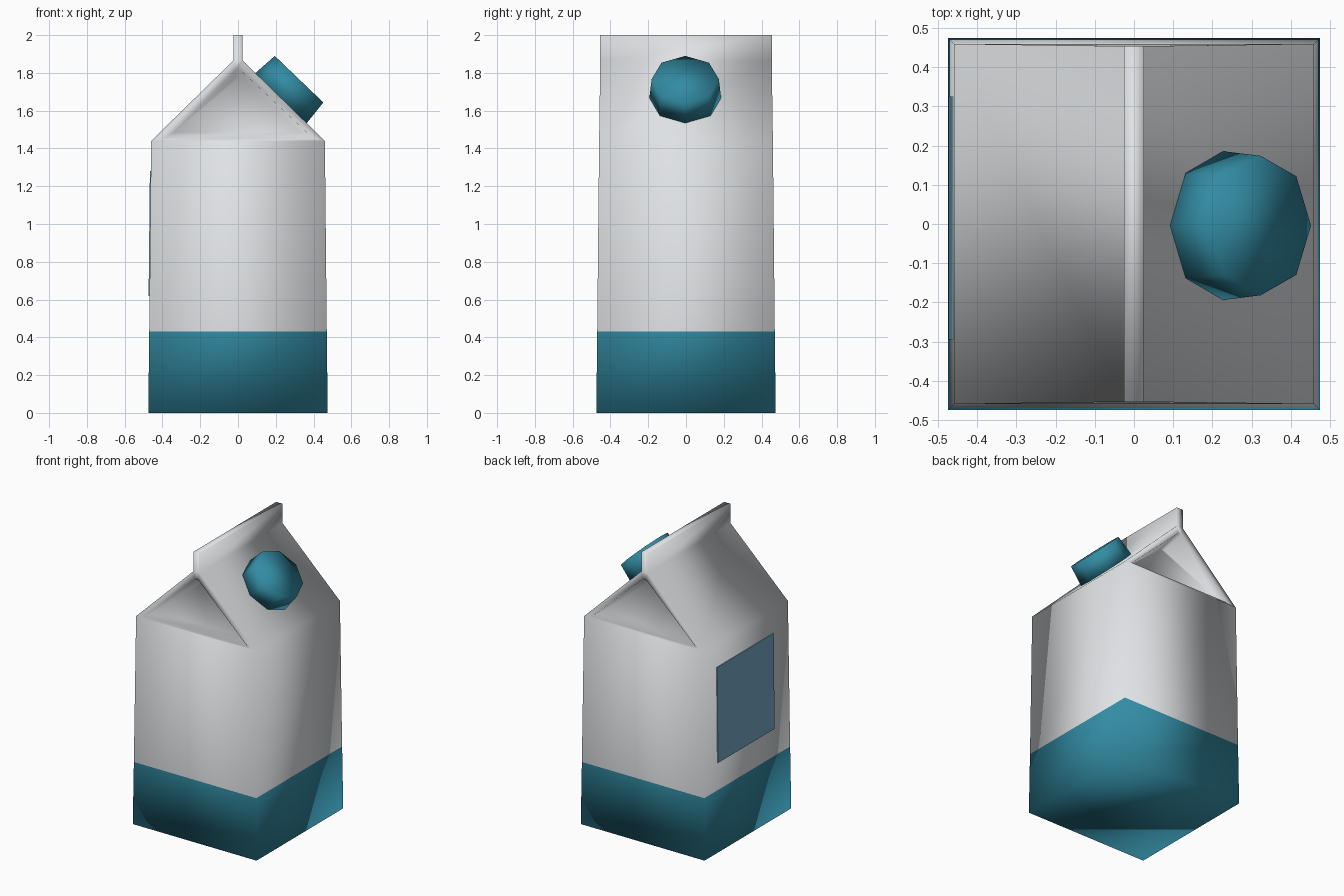
import bpy, bmesh, math
from mathutils import Matrix, Vector

if "Cube" in bpy.data.objects:
    bpy.data.objects.remove(bpy.data.objects["Cube"])


def material(name, rgb):
    m = bpy.data.materials.new(name)
    m.diffuse_color = (*rgb, 1)
    m.use_nodes = True
    m.node_tree.nodes["Principled BSDF"].inputs["Base Color"].default_value = m.diffuse_color
    return m


WHITE = material("carton white", (0.74, 0.76, 0.78))
TEAL = material("teal", (0.032, 0.26, 0.37))
BLUE = material("label blue", (0.18, 0.39, 0.56))


def make_object(name, bm, mats, smooth=True):
    bmesh.ops.recalc_face_normals(bm, faces=bm.faces)
    me = bpy.data.meshes.new(name)
    for f in bm.faces:
        f.smooth = smooth
    bm.to_mesh(me)
    bm.free()
    for m in mats:
        me.materials.append(m)
    ob = bpy.data.objects.new(name, me)
    bpy.context.collection.objects.link(ob)
    return ob


def ring(bm, hx, hy, z):
    return [bm.verts.new((sx * hx, sy * hy, z))
            for sx, sy in ((-1, -1), (1, -1), (1, 1), (-1, 1))]


def bridge(bm, a, b, sides=range(4)):
    for i in sides:
        j = (i + 1) % 4
        bm.faces.new((a[i], a[j], b[j], b[i]))


# Carton body: tapered box, sloping roof and pinched ridge
bm = bmesh.new()
base = ring(bm, 0.475, 0.475, 0)
band = ring(bm, 0.47, 0.47, 0.43)
eave = ring(bm, 0.46, 0.46, 1.44)
fold = ring(bm, 0.025, 0.454, 1.865)
top = ring(bm, 0.025, 0.454, 2.0)
bm.faces.new(base)
bm.faces.new(top)
bridge(bm, base, band)
bridge(bm, band, eave)
bridge(bm, eave, fold, (1, 3))
bridge(bm, fold, top)

# Folded-in gables, front and back
for s, (l, r) in ((-1, (0, 1)), (1, (3, 2))):
    outer = [eave[l], eave[r], fold[r], fold[l]]
    rim = [bm.verts.new((x, s * y, z)) for x, y, z in (
        (-0.40, 0.459, 1.452), (0.40, 0.459, 1.452),
        (0.012, 0.454, 1.815), (-0.012, 0.454, 1.815))]
    deep = [bm.verts.new((x, s * y, z)) for x, y, z in (
        (-0.34, 0.41, 1.485), (0.34, 0.41, 1.485),
        (0.012, 0.28, 1.775), (-0.012, 0.28, 1.775))]
    bridge(bm, outer, rim)
    bridge(bm, rim, deep)
    bm.faces.new(deep)

# Teal lower band by height
for f in bm.faces:
    f.material_index = 1 if f.calc_center_median().z < 0.43 else 0
make_object("carton", bm, [WHITE, TEAL])

# Screw cap: eight-sided, standing square on the right roof slope
bm = bmesh.new()
axis = Vector((0.69, 0, 0.72)).normalized()
bmesh.ops.create_cone(bm, cap_ends=True, segments=8, radius1=0.19,
                      radius2=0.178, depth=0.14,
                      matrix=Matrix.Translation((0.275, -0.004, 1.716))
                      @ Matrix.Rotation(math.atan2(axis.x, axis.z), 4, 'Y'))
make_object("cap", bm, [TEAL])

# Thin label plate on the left side
bm = bmesh.new()
bmesh.ops.create_cube(bm, size=1,
                      matrix=Matrix.Translation((-0.466, 0.015, 0.95))
                      @ Matrix.Rotation(math.atan(0.015 / 1.44), 4, 'Y')
                      @ Matrix.Diagonal((0.008, 0.62, 0.66, 1)))
make_object("side_label", bm, [BLUE], smooth=False)
